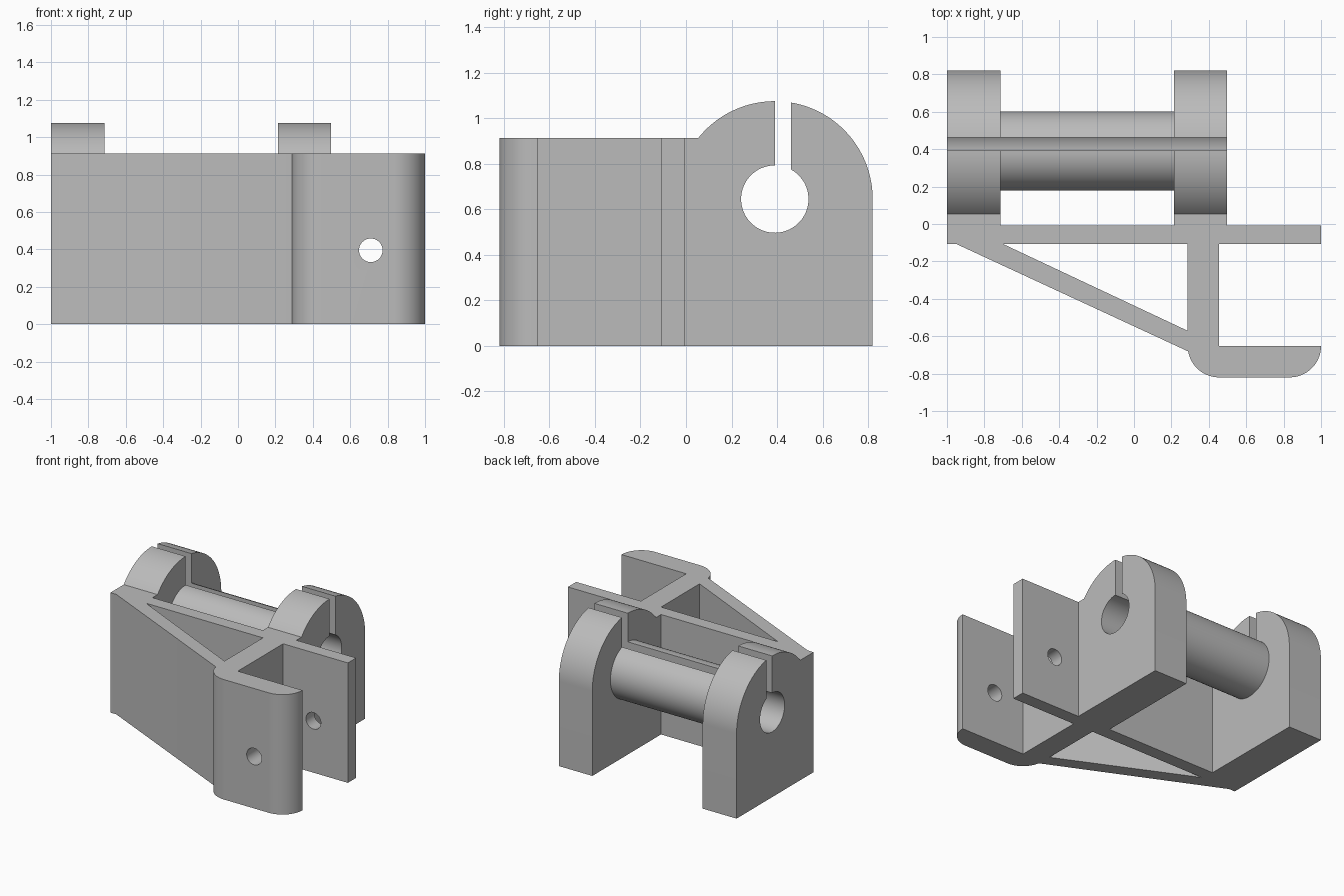
import bpy, bmesh
from math import cos, sin, radians, degrees, asin, acos, sqrt
from mathutils import Matrix

cube = bpy.data.objects.get("Cube")
if cube:
    bpy.data.objects.remove(cube, do_unlink=True)

grey = bpy.data.materials.new("plain grey")
grey.use_nodes = True
grey.diffuse_color = (0.5, 0.5, 0.5, 1)
grey.node_tree.nodes["Principled BSDF"].inputs["Base Color"].default_value = (0.5, 0.5, 0.5, 1)

HEIGHT = 0.913                  # bracket height
BACK, PLATE = -0.007, -0.107    # faces of the long plate
BORE_Y, BORE_Z = 0.39, 0.645    # axis of the clamp bore
BORE_R, TUBE_R, LUG_R = 0.148, 0.212, 0.43
SLOT = (0.392, 0.462)


def arc(cx, cy, r, start, end, steps=24):
    angles = [radians(start + (end - start) * i / steps) for i in range(steps + 1)]
    return [(cx + r * cos(a), cy + r * sin(a)) for a in angles]


def prism(name, outline, low, high, axis="Z"):
    """Extrude a closed outline: (x, y) along Z, (y, z) along X, or (x, z) along Y."""
    place = {"Z": lambda a, b, t: (a, b, t),
             "X": lambda a, b, t: (t, a, b),
             "Y": lambda a, b, t: (a, t, b)}[axis]
    bm = bmesh.new()
    rings = [[bm.verts.new(place(a, b, t)) for a, b in outline] for t in (low, high)]
    for ring in rings:
        bm.faces.new(ring)
    n = len(outline)
    for i in range(n):
        j = (i + 1) % n
        bm.faces.new((rings[0][i], rings[0][j], rings[1][j], rings[1][i]))
    bmesh.ops.recalc_face_normals(bm, faces=bm.faces)
    mesh = bpy.data.meshes.new(name)
    bm.to_mesh(mesh)
    bm.free()
    mesh.materials.append(grey)
    obj = bpy.data.objects.new(name, mesh)
    bpy.context.collection.objects.link(obj)
    return obj


def select(obj):
    bpy.ops.object.select_all(action="DESELECT")
    obj.select_set(True)
    bpy.context.view_layer.objects.active = obj


def cut(obj, cutter):
    select(obj)
    mod = obj.modifiers.new("cut", "BOOLEAN")
    mod.operation, mod.solver, mod.object = "DIFFERENCE", "EXACT", cutter
    bpy.ops.object.modifier_apply(modifier=mod.name)
    bpy.data.objects.remove(cutter, do_unlink=True)


def slot_angle(y, r):
    return degrees(acos((y - BORE_Y) / r))


def slot_ends(r):
    return slot_angle(SLOT[0], r), slot_angle(SLOT[1], r)


# Bracket: long plate, web, slanted brace and rounded front flange in one plan
R, FLANGE, WEB = 0.168, -0.652, 0.455
plan = [(-1, BACK), (1, BACK), (1, PLATE), (WEB, PLATE), (WEB, FLANGE)]
plan += arc(1 - R, FLANGE, R, 0, -90)
plan += arc(WEB, FLANGE, R, 270, 190)
plan += [(-0.95, PLATE), (-1, PLATE)]
bracket = prism("bracket", plan, 0, HEIGHT)

# Triangular opening and the bolt hole through flange and plate
cut(bracket, prism("opening_cutter", [(-0.7, PLATE), (0.285, PLATE), (0.285, -0.57)], -0.1, 1.1))
cut(bracket, prism("bolt_cutter", arc(0.71, 0.395, 0.063, 0, 345, 47), -1, 0.1, "Y"))

# Split bore shared by the lugs and the tube
left_in, right_in = slot_ends(BORE_R)
bore = arc(BORE_Y, BORE_Z, BORE_R, left_in, right_in + 360, 64)

# Clamp lugs
left_out, right_out = slot_ends(LUG_R)
shoulder = 180 - degrees(asin((HEIGHT - BORE_Z) / LUG_R))
lug = [(BACK, 0), (BORE_Y + LUG_R, 0)]
lug += arc(BORE_Y, BORE_Z, LUG_R, 0, right_out, 32)
lug += bore[::-1]
lug += arc(BORE_Y, BORE_Z, LUG_R, left_out, shoulder, 20)
lug += [(BACK, HEIGHT)]
parts = [bracket,
         prism("right_lug", lug, -1, -0.715, "X"),
         prism("left_lug", lug, 0.215, 0.497, "X")]

# Split tube between the lugs
left_out, right_out = slot_ends(TUBE_R)
tube = arc(BORE_Y, BORE_Z, TUBE_R, left_out, right_out + 360, 64) + bore[::-1]
parts.append(prism("split_tube", tube, -0.715, 0.215, "X"))

for part in parts:
    select(part)
    bpy.ops.object.shade_smooth_by_angle(angle=radians(30))
